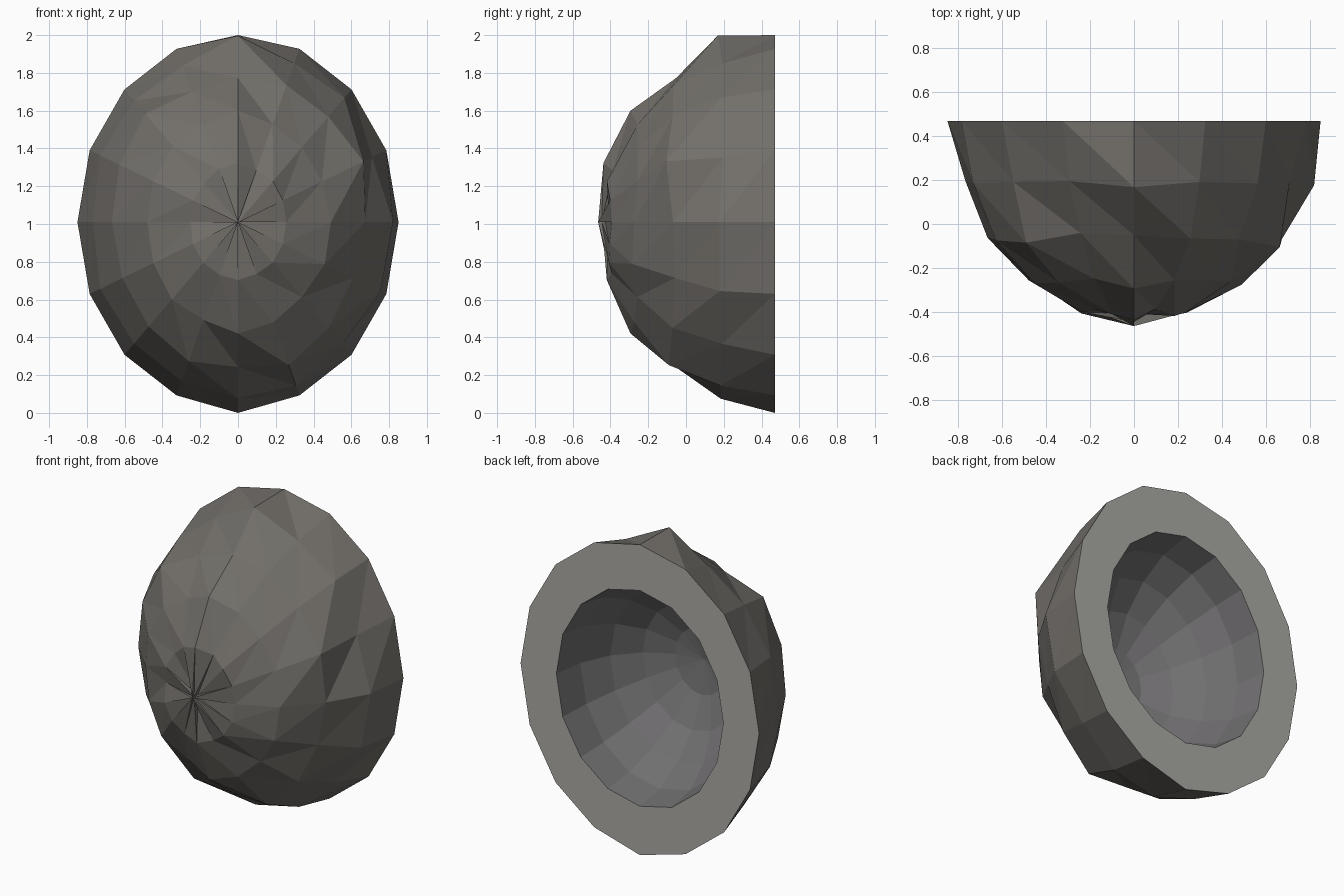
import bpy, bmesh, math, random

if "Cube" in bpy.data.objects:
    bpy.data.objects.remove(bpy.data.objects["Cube"])
random.seed(7)

N, RINGS = 16, 5
RX, RZ, CZ = 0.85, 0.993, 1.01
RIM_Y, DEPTH = 0.47, 0.935

# Size factors of the chipped shell, keyed by ring, then by segment
CHIPS = [
    {4: 0.997, 12: 1.017},
    {0: 1.015, 1: 0.95, 4: 1.045, 5: 0.95, 8: 0.95, 12: 0.99, 15: 1.01},
    {0: 0.98, 1: 1.045, 4: 0.95, 5: 0.93, 6: 1.01, 7: 0.99, 8: 0.97, 12: 0.955, 13: 1.02, 15: 0.96},
    {0: 0.985, 2: 0.96, 3: 0.96, 4: 1.01, 5: 0.95, 7: 0.98, 8: 0.96, 11: 0.96, 12: 1.01, 14: 0.96},
    {0: 0.97, 1: 0.98, 4: 1.02, 8: 0.95, 12: 1.0, 13: 0.97},
]


def material(name, rgb):
    m = bpy.data.materials.new(name)
    m.diffuse_color = (*rgb, 1)
    m.use_nodes = True
    m.node_tree.nodes["Principled BSDF"].inputs["Base Color"].default_value = m.diffuse_color
    return m


def point(ring, seg, k):
    """Point on a half ellipsoid scaled by k about the middle of the cut."""
    t = math.pi / 2 * ring / RINGS
    a = 2 * math.pi * seg / N
    r = k * math.cos(t)
    return (RX * r * math.cos(a), RIM_Y - k * DEPTH * math.sin(t), CZ + RZ * r * math.sin(a))


def loft(name, rings, mat, flip=False):
    """Skin a list of closed rings of N points with flat triangles."""
    bm = bmesh.new()
    vs = [[bm.verts.new(p) for p in ring] for ring in rings]
    for a, b in zip(vs, vs[1:]):
        for i in range(N):
            j = (i + 1) % N
            for f in ([a[i], a[j], b[i]], [a[j], b[j], b[i]]):
                bm.faces.new(f[::-1] if flip else f)
    me = bpy.data.meshes.new(name)
    bm.to_mesh(me)
    bm.free()
    me.materials.append(mat)
    ob = bpy.data.objects.new(name, me)
    bpy.context.collection.objects.link(ob)
    return ob


# Chipped rock shell, ending in a ragged pinched pole
shell = [[point(r, s, chips.get(s, random.uniform(0.96, 1.0) if r else 1.0)) for s in range(N)]
         for r, chips in enumerate(CHIPS)]
shell.append([point(RINGS, s, random.choice((0.94, 0.96, 0.98, 1.0))) for s in range(N)])
loft("rock_shell", shell, material("rock", (0.17, 0.16, 0.145)), True)

# Evenly faceted hollow inside
hollow = [[point(r, s, 0.7) for s in range(N)] for r in range(RINGS + 1)]
loft("hollow", hollow, material("inner_stone", (0.165, 0.16, 0.165)))

# Nearly flat cut face joining shell and hollow
loft("cut_rim", [hollow[0], shell[0]], material("cut_stone", (0.40, 0.395, 0.37)), True)
